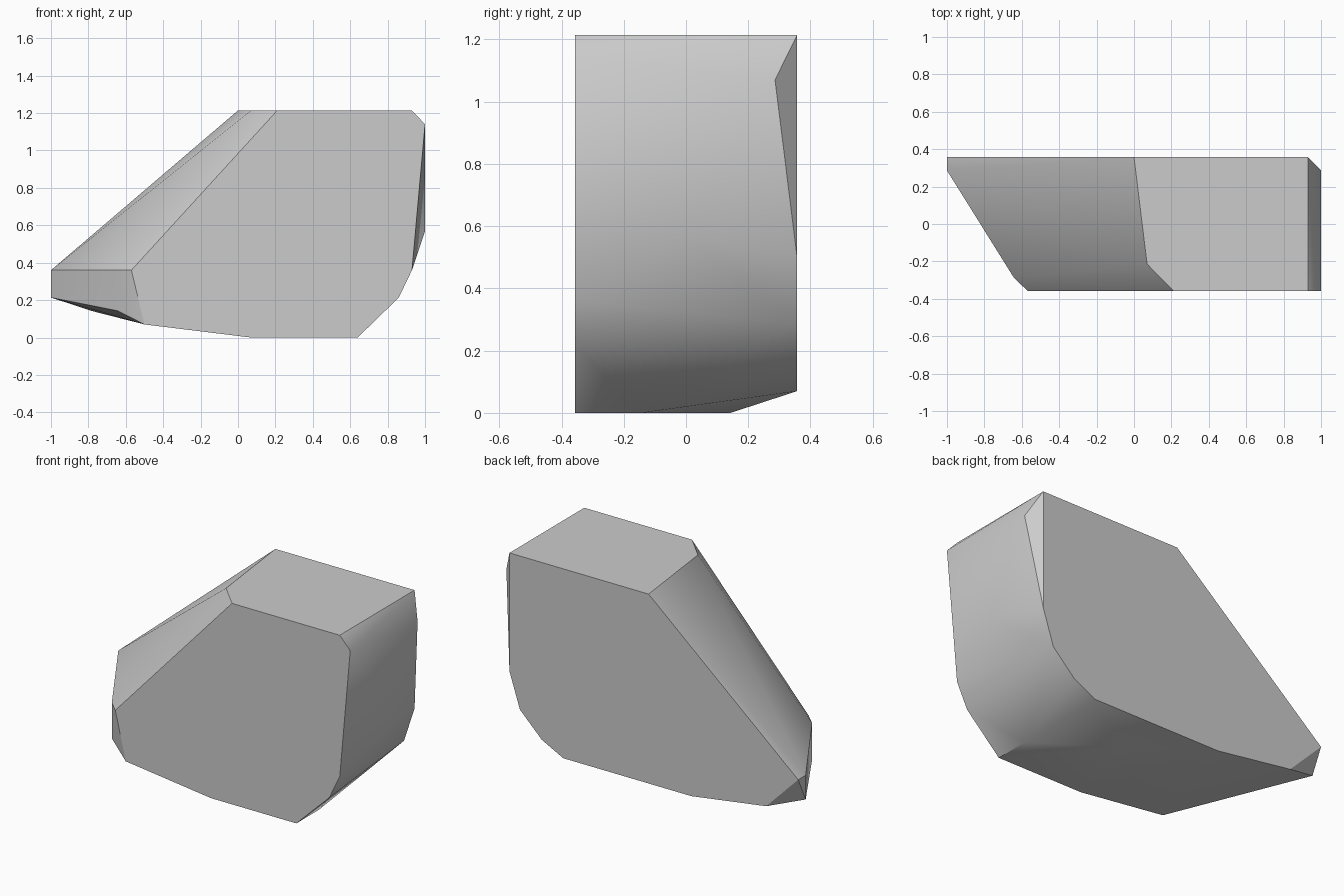
import bpy
import bmesh
from math import radians

if "Cube" in bpy.data.objects:
    bpy.data.objects.remove(bpy.data.objects["Cube"], do_unlink=True)

# Single stone colour
stone = bpy.data.materials.new("stone_grey")
stone.use_nodes = True
grey = (0.6, 0.6, 0.6, 1)
stone.diffuse_color = grey
stone.node_tree.nodes["Principled BSDF"].inputs["Base Color"].default_value = grey

TOP, HALF, IN = 1.214, 0.357, 0.286

# Flat front and back outlines (x, z)
front = [(0.21, TOP), (0.93, TOP), (1, 1.14), (0.93, 0.36), (0.86, 0.214),
         (0.64, 0), (0.07, 0), (-0.5, 0.07), (-0.57, 0.36)]
back = [(0, TOP), (0.93, TOP), (0.93, 0.5), (0.86, 0.286), (0.714, 0.143),
        (0.57, 0.07), (-0.286, 0.07), (-0.786, 0.143), (-1, 0.36)]

# Corners between the two flat sides: top, left tip, right side, underside
between = [(0.07, -0.214, TOP),
           (-1, IN, 0.36), (-1, IN, 0.214), (-0.643, -IN, 0.36), (-0.643, -IN, 0.143),
           (1, IN, 1.07), (1, 0, 0.57),
           (0.64, -0.143, 0), (0.214, 0.143, 0)]

# Chiselled boulder: the hull around all corners
bm = bmesh.new()
corners = [(x, -HALF, z) for x, z in front] + [(x, HALF, z) for x, z in back] + between
for corner in corners:
    bm.verts.new(corner)
bmesh.ops.convex_hull(bm, input=bm.verts)
bmesh.ops.dissolve_limit(bm, angle_limit=radians(1), verts=bm.verts, edges=bm.edges)
bmesh.ops.recalc_face_normals(bm, faces=bm.faces)

mesh = bpy.data.meshes.new("boulder")
bm.to_mesh(mesh)
bm.free()
mesh.materials.append(stone)
boulder = bpy.data.objects.new("boulder", mesh)
bpy.context.collection.objects.link(boulder)

# Soft shading over shallow bends, crisp main edges
bpy.ops.object.select_all(action='DESELECT')
boulder.select_set(True)
bpy.context.view_layer.objects.active = boulder
bpy.ops.object.shade_smooth_by_angle(angle=radians(30))
